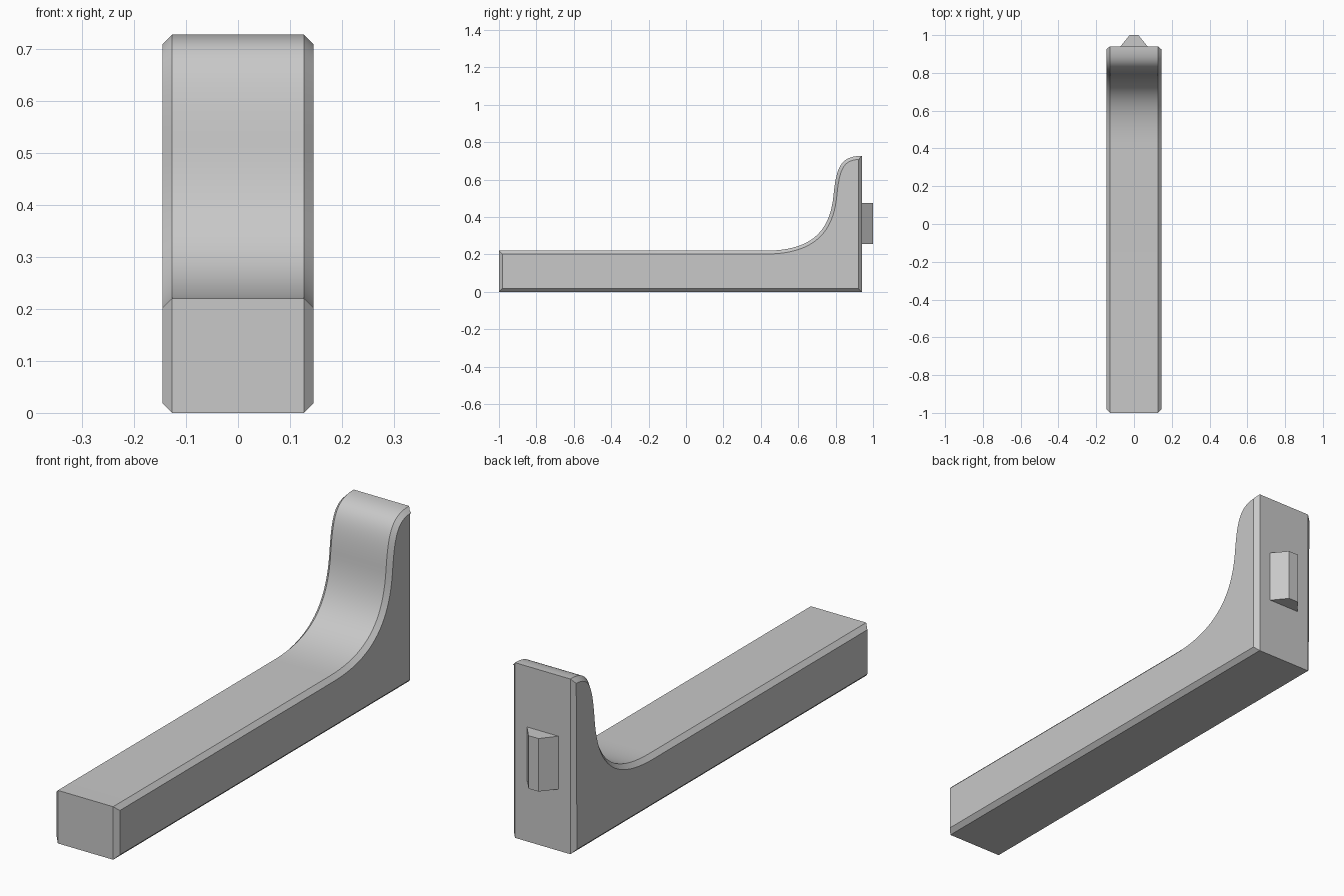
import bpy
import math
from mathutils import Vector
from mathutils.geometry import interpolate_bezier

cube = bpy.data.objects.get("Cube")
if cube:
    bpy.data.objects.remove(cube, do_unlink=True)

grey = bpy.data.materials.new("plain_grey")
grey.use_nodes = True
colour = (0.58, 0.58, 0.58, 1)
grey.diffuse_color = colour
grey.node_tree.nodes["Principled BSDF"].inputs["Base Color"].default_value = colour


def loft(name, rings):
    """Join matching rings of points with quads and close both ends."""
    n = len(rings[0])
    verts = [p for ring in rings for p in ring]
    faces = [tuple(reversed(range(n))), tuple(range(len(verts) - n, len(verts)))]
    for r in range(len(rings) - 1):
        a, b = r * n, (r + 1) * n
        for i in range(n):
            j = (i + 1) % n
            faces.append((a + i, a + j, b + j, b + i))
    mesh = bpy.data.meshes.new(name)
    mesh.from_pydata(verts, [], faces)
    mesh.materials.append(grey)
    obj = bpy.data.objects.new(name, mesh)
    bpy.context.collection.objects.link(obj)
    bpy.ops.object.select_all(action='DESELECT')
    obj.select_set(True)
    bpy.context.view_layer.objects.active = obj
    bpy.ops.object.shade_smooth_by_angle(angle=math.radians(25))
    return obj


def inset(points, d):
    """Offset a counter-clockwise outline inward with mitred corners."""
    result = []
    for i, p in enumerate(points):
        e1 = (p - points[i - 1]).normalized()
        e2 = (points[(i + 1) % len(points)] - p).normalized()
        n1, n2 = Vector((-e1.y, e1.x)), Vector((-e2.y, e2.x))
        result.append(p + (n1 + n2) * d / (1 + n1.dot(n2)))
    return result


def bezier(*controls):
    return interpolate_bezier(*[Vector(c) for c in controls], 24)


# Bar: side outline (y, z) with a rounded crest sweeping down into the arm
crest = bezier((0.94, 0.727), (0.83, 0.727), (0.805, 0.67), (0.79, 0.53))
sweep = bezier((0.79, 0.53), (0.775, 0.35), (0.70, 0.22), (0.42, 0.22))
outline = [Vector((-1, 0)), Vector((0.94, 0))]
outline += [Vector(p[:2]) for p in crest + sweep[1:]]
outline.append(Vector((-1, 0.22)))

CHAMFER, HALF = 0.018, 0.145
small = inset(outline, CHAMFER)
sections = [(-HALF, small), (CHAMFER - HALF, outline),
            (HALF - CHAMFER, outline), (HALF, small)]
loft("chamfered_bar", [[(x, p.x, p.y) for p in pts] for x, pts in sections])

# Mounting peg: tapered key on the back face
key = [(-0.072, 0.94), (0.072, 0.94), (0.023, 1.0), (-0.023, 1.0)]
loft("mounting_peg", [[(x, y, z) for x, y in key] for z in (0.255, 0.475)])
